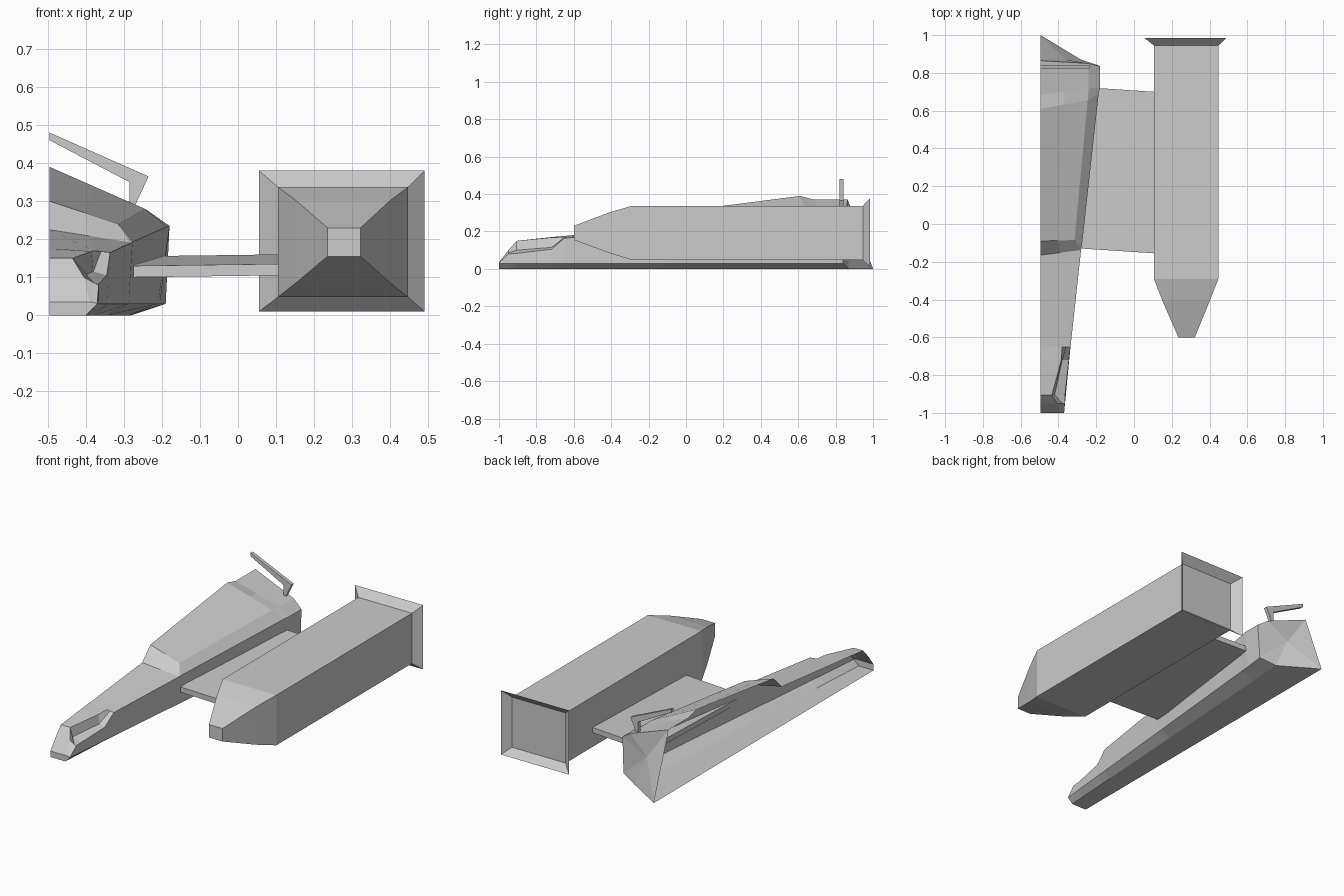
import bpy

if "Cube" in bpy.data.objects:
    bpy.data.objects.remove(bpy.data.objects["Cube"])

CX = -0.495  # open centre plane of the half hull


def make(name, verts, faces):
    mesh = bpy.data.meshes.new(name)
    mesh.from_pydata(verts, [], faces)
    mesh.validate()
    obj = bpy.data.objects.new(name, mesh)
    bpy.context.collection.objects.link(obj)
    return obj


def loft(name, rings, closed=True, front=True, back=True, hub=None):
    """Skin a row of cross-sections, running from front to back."""
    n = len(rings[0])
    verts = [p for r in rings for p in r]
    faces = []
    for k in range(len(rings) - 1):
        a, b = k * n, (k + 1) * n
        for i in range(n if closed else n - 1):
            j = (i + 1) % n
            faces.append((a + i, b + i, b + j, a + j))
    last = len(verts) - n
    if front:
        faces.append(tuple(range(n)))
    if hub:
        verts.append(hub)
        h = len(verts) - 1
        faces += [(last + (i + 1) % n, last + i, h) for i in range(n)]
    elif back:
        faces.append(tuple(reversed(range(last, last + n))))
    return make(name, verts, faces)


def rect(y, x0, x1, z0, z1):
    return [(x0, y, z0), (x1, y, z0), (x1, y, z1), (x0, y, z1)]


def hull_ring(y, upper, centre, lower=None):
    """Bottom and chamfer follow straight lines; the upper outline is given."""
    cy, cz = centre
    low = lower or [(CX, y, 0), (-0.336 + 0.064 * y, y, 0),
                    (-0.274 + 0.096 * y, y, 0.03)]
    top = (CX, cy, cz)
    up = list(upper)
    if len(up) == 2:
        up.append(tuple((a + b) / 2 for a, b in zip(up[1], top)))
    return low + up + [top]


# Half hull: nose, side notch, deck, cabin and tail
hull = [
    hull_ring(-1, [(-.37, -1, .032), (-.38, -1, .034), (-.39, -1, .035)], (-1, .035)),
    hull_ring(-.95, [(-.366, -.95, .08), (-.378, -.95, .085), (-.405, -.95, .10)], (-.95, .10)),
    hull_ring(-.905, [(-.365, -.905, .083), (-.42, -.905, .10), (-.435, -.905, .15)], (-.905, .15)),
    hull_ring(-.72, [(-.345, -.72, .105), (-.38, -.72, .115), (-.385, -.72, .168)], (-.72, .17)),
    hull_ring(-.65, [(-.336, -.65, .165), (-.36, -.65, .168), (-.38, -.65, .17)], (-.65, .176)),
    hull_ring(-.14, [(-.28, -.135, .19), (-.284, -.138, .192)], (-.165, .225)),
    hull_ring(-.10, [(-.277, -.125, .193), (-.315, -.085, .24)], (-.09, .30)),
    hull_ring(.66, [(-.187, .69, .233), (-.245, .655, .28)], (.61, .39)),
    hull_ring(.72, [(-.18, .72, .235), (-.24, .72, .277)], (.685, .37)),
    hull_ring(.86, [(-.18, .835, .235), (-.24, .85, .275)], (.865, .37),
              [(CX, 1, 0), (-.28, .87, 0), (-.19, .84, .03)]),
]
loft("hull", hull, closed=False, hub=(-.36, .87, .18))

# Rear spoiler: bent bar on a short post
bar = [(CX, .46), (-.285, .35), (-.285, .29), (-.27, .29), (-.235, .365), (CX, .48)]
loft("spoiler", [[(x, y, z) for x, z in bar] for y in (.822, .842)])

# Flat wing joining hull and side pod, rising slightly to the rear
loft("wing", [
    [(-.275, -.13, .10), (.105, -.155, .105), (.105, -.155, .135), (-.275, -.13, .13)],
    [(-.275, .725, .125), (.105, .70, .13), (.105, .70, .16), (-.275, .725, .155)],
])

# Side pod: tapered nose and box body
body = (.105, .447, .048, .337)
loft("pod", [
    rect(-.6, .235, .322, .155, .23),
    rect(-.41, .152, .40, .085, .302),
    rect(-.29, *body),
    rect(.945, *body),
])

# Flared rim at the back of the pod
loft("pod_flare", [rect(.945, *body), rect(.985, .055, .49, .01, .38)],
     front=False, back=False)
